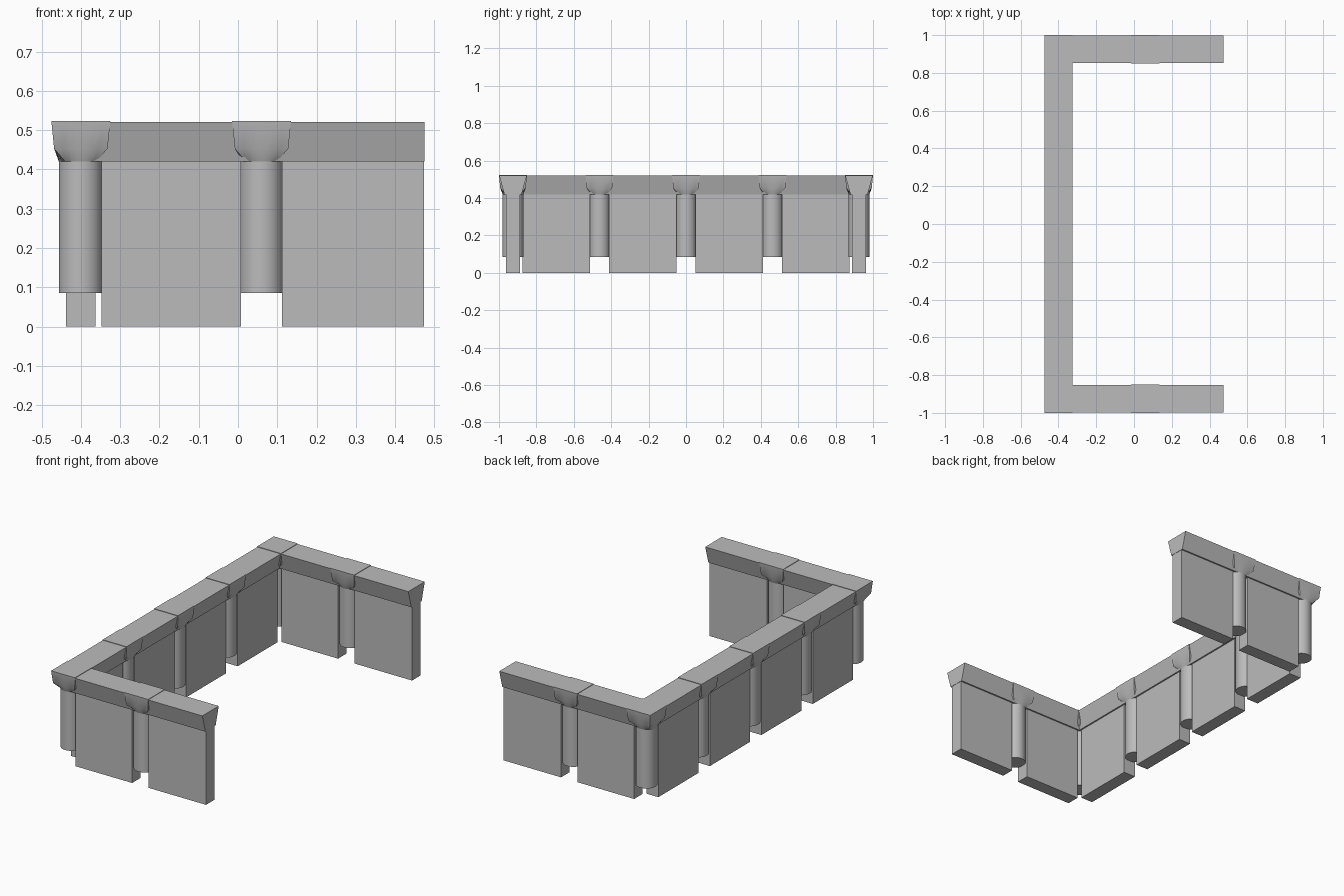
import bpy, bmesh, math
from mathutils import Vector

old = bpy.data.objects.get("Cube")
if old:
    bpy.data.objects.remove(old, do_unlink=True)

stone = bpy.data.materials.new("stone grey")
stone.use_nodes = True
GREY = (0.5, 0.5, 0.5, 1)
stone.diffuse_color = GREY
stone.node_tree.nodes["Principled BSDF"].inputs["Base Color"].default_value = GREY


def loft(name, rings, smooth=False):
    """Skin a list of matching closed rings and cap both ends."""
    bm = bmesh.new()
    loops = [[bm.verts.new(p) for p in ring] for ring in rings]
    n = len(loops[0])
    for a, b in zip(loops, loops[1:]):
        for i in range(n):
            j = (i + 1) % n
            bm.faces.new((a[i], a[j], b[j], b[i]))
    bm.faces.new(loops[0][::-1])
    bm.faces.new(loops[-1])
    bmesh.ops.recalc_face_normals(bm, faces=bm.faces)
    mesh = bpy.data.meshes.new(name)
    bm.to_mesh(mesh)
    bm.free()
    mesh.materials.append(stone)
    obj = bpy.data.objects.new(name, mesh)
    bpy.context.collection.objects.link(obj)
    if smooth:
        bpy.ops.object.select_all(action='DESELECT')
        obj.select_set(True)
        bpy.context.view_layer.objects.active = obj
        bpy.ops.object.shade_smooth_by_angle(angle=math.radians(40))
    return obj


def ring(x, y, z, half, square):
    """Circle or square outline with the same number of points."""
    pts = []
    for i in range(32):
        a = math.tau * i / 32
        c, s = math.cos(a), math.sin(a)
        k = half / max(abs(c), abs(s)) if square else half
        pts.append((x + c * k, y + s * k, z))
    return pts


def run(name, start, end, profile):
    """Sweep a (offset, height) profile straight from start to end."""
    start, end = Vector((*start, 0)), Vector((*end, 0))
    d = (end - start).normalized()
    side = Vector((-d.y, d.x, 0))
    loft(name, [[p + side * o + Vector((0, 0, z)) for o, z in profile]
                for p in (start, end)])


def pillar(name, x, y):
    # round shaft hanging above the ground
    loft(name + "_shaft", [ring(x, y, z, 0.056, False) for z in (0.085, 0.43)], True)
    # capital flaring from round to square
    loft(name + "_capital", [ring(x, y, 0.42, 0.056, False),
                             ring(x, y, 0.453, 0.068, True),
                             ring(x, y, 0.523, 0.075, True)], True)


PANEL = [(-0.0375, 0), (0.0375, 0), (0.0375, 0.43), (-0.0375, 0.43)]
BEAM = [(-0.046, 0.42), (0.046, 0.42), (0.0738, 0.52), (-0.0738, 0.52)]
BACK_X, WING_Y, WING_PILLAR_X = -0.4, 0.925, 0.06
INSET = 0.052    # panel ends tuck just inside the shafts

# long side: five pillars, four panels and beams
ys = [-WING_Y + i * WING_Y / 2 for i in range(5)]
for i, y in enumerate(ys):
    pillar(f"long_pillar_{i}", BACK_X, y)
for i, (a, b) in enumerate(zip(ys, ys[1:])):
    run(f"long_panel_{i}", (BACK_X, a + INSET), (BACK_X, b - INSET), PANEL)
    run(f"long_beam_{i}", (BACK_X, a), (BACK_X, b), BEAM)

# two short wings
for label, sy in (("front", -1), ("rear", 1)):
    y = sy * WING_Y
    pillar(label + "_wing_pillar", WING_PILLAR_X, y)
    run(label + "_inner_panel", (BACK_X + INSET, y), (WING_PILLAR_X - INSET, y), PANEL)
    run(label + "_outer_panel", (WING_PILLAR_X + INSET, y), (0.473, y), PANEL)
    run(label + "_inner_beam", (BACK_X, y), (WING_PILLAR_X, y), BEAM)
    run(label + "_outer_beam", (WING_PILLAR_X, y), (0.475, y), BEAM)
